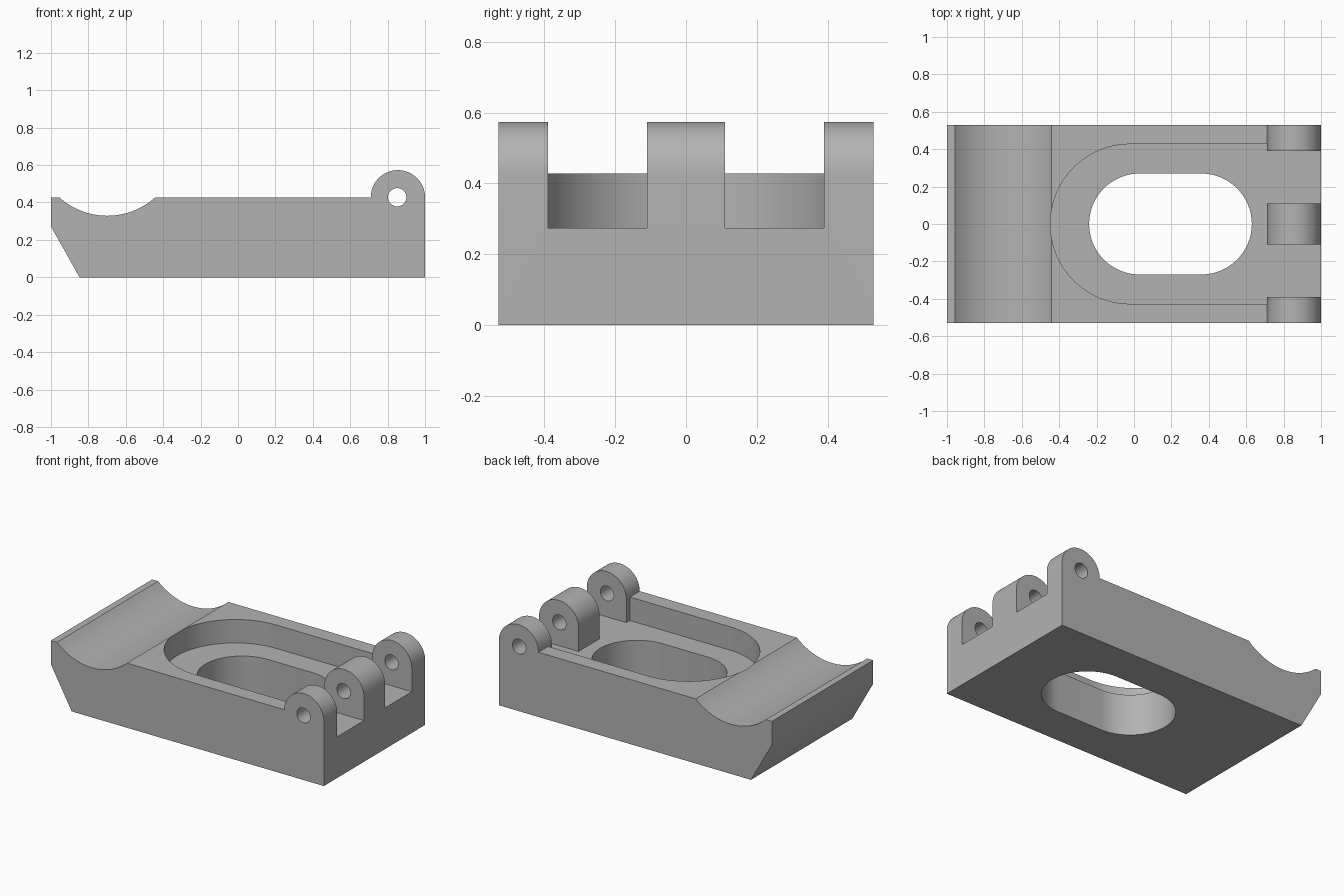
import bpy, bmesh
from math import pi, cos, sin, asin
from mathutils import Vector

default = bpy.data.objects.get("Cube")
if default:
    bpy.data.objects.remove(default, do_unlink=True)

HALF_Y = 0.53
DECK = 0.428
FLOOR = 0.273
LUG_R = 0.145
LUG_X = 1 - LUG_R


def arc(cx, cy, r, start, end, n=32):
    """Points along an arc, both ends included."""
    return [(cx + r * cos(start + (end - start) * i / n),
             cy + r * sin(start + (end - start) * i / n)) for i in range(n + 1)]


def prism(name, outline, low, high, axis):
    """Extrude a flat outline along z (plan) or y (side profile)."""
    place = (lambda a, b, h: (a, b, h)) if axis == "z" else (lambda a, b, h: (a, h, b))
    bm = bmesh.new()
    face = bm.faces.new([bm.verts.new(place(a, b, low)) for a, b in outline])
    ext = bmesh.ops.extrude_face_region(bm, geom=[face])
    moved = [v for v in ext["geom"] if isinstance(v, bmesh.types.BMVert)]
    bmesh.ops.translate(bm, verts=moved, vec=Vector(place(0, 0, high - low)))
    bmesh.ops.recalc_face_normals(bm, faces=bm.faces)
    mesh = bpy.data.meshes.new(name)
    bm.to_mesh(mesh)
    bm.free()
    obj = bpy.data.objects.new(name, mesh)
    bpy.context.collection.objects.link(obj)
    return obj


def cut(target, cutter):
    cutter.hide_render = True
    mod = target.modifiers.new(cutter.name, "BOOLEAN")
    mod.operation = "DIFFERENCE"
    mod.solver = "EXACT"
    mod.object = cutter
    bpy.context.view_layer.objects.active = target
    bpy.ops.object.modifier_apply(modifier=mod.name)
    bpy.data.objects.remove(cutter, do_unlink=True)


# Side profile: undercut nose, cradle groove, flat deck and round hinge lug
chord, sag, groove_x = 0.257, 0.099, -0.699
groove_r = (chord ** 2 + sag ** 2) / (2 * sag)
sweep = asin(chord / groove_r)
groove = arc(groove_x, DECK - sag + groove_r, groove_r, -pi / 2 - sweep, -pi / 2 + sweep)
lug = arc(LUG_X, DECK, LUG_R, pi, 0)
profile = [(-0.847, 0), (-1, 0.272), (-1, DECK)] + groove + lug + [(1, 0)]
body = prism("hinged_base", profile, -HALF_Y, HALF_Y, "y")

# Pocket whose open end runs out between the three lugs
pocket_r, lug_back = 0.427, LUG_X - LUG_R
comb = [(lug_back, -pocket_r), (lug_back, -0.39), (1.1, -0.39), (1.1, -0.11), (lug_back, -0.11)]
pocket = (arc(-0.02, 0, pocket_r, pi / 2, 3 * pi / 2, 48) + comb
          + [(x, -y) for x, y in reversed(comb)])
cut(body, prism("pocket_cutter", pocket, FLOOR, 0.8, "z"))

# Rounded slot through the floor
slot = arc(0.03, 0, 0.27, pi / 2, 3 * pi / 2) + arc(0.36, 0, 0.27, -pi / 2, pi / 2)
cut(body, prism("slot_cutter", slot, -0.1, 0.6, "z"))

# Hinge pin hole through all lugs
pin = arc(0.851, DECK, 0.049, 0, 2 * pi)[:-1]
cut(body, prism("pin_cutter", pin, -0.7, 0.7, "y"))

# Plain grey finish
grey = bpy.data.materials.new("plain_grey")
grey.use_nodes = True
colour = (0.45, 0.45, 0.45, 1)
grey.diffuse_color = colour
grey.node_tree.nodes["Principled BSDF"].inputs["Base Color"].default_value = colour
body.data.materials.clear()
body.data.materials.append(grey)

bpy.ops.object.select_all(action="DESELECT")
body.select_set(True)
bpy.context.view_layer.objects.active = body
bpy.ops.object.shade_smooth_by_angle(angle=pi / 6)
